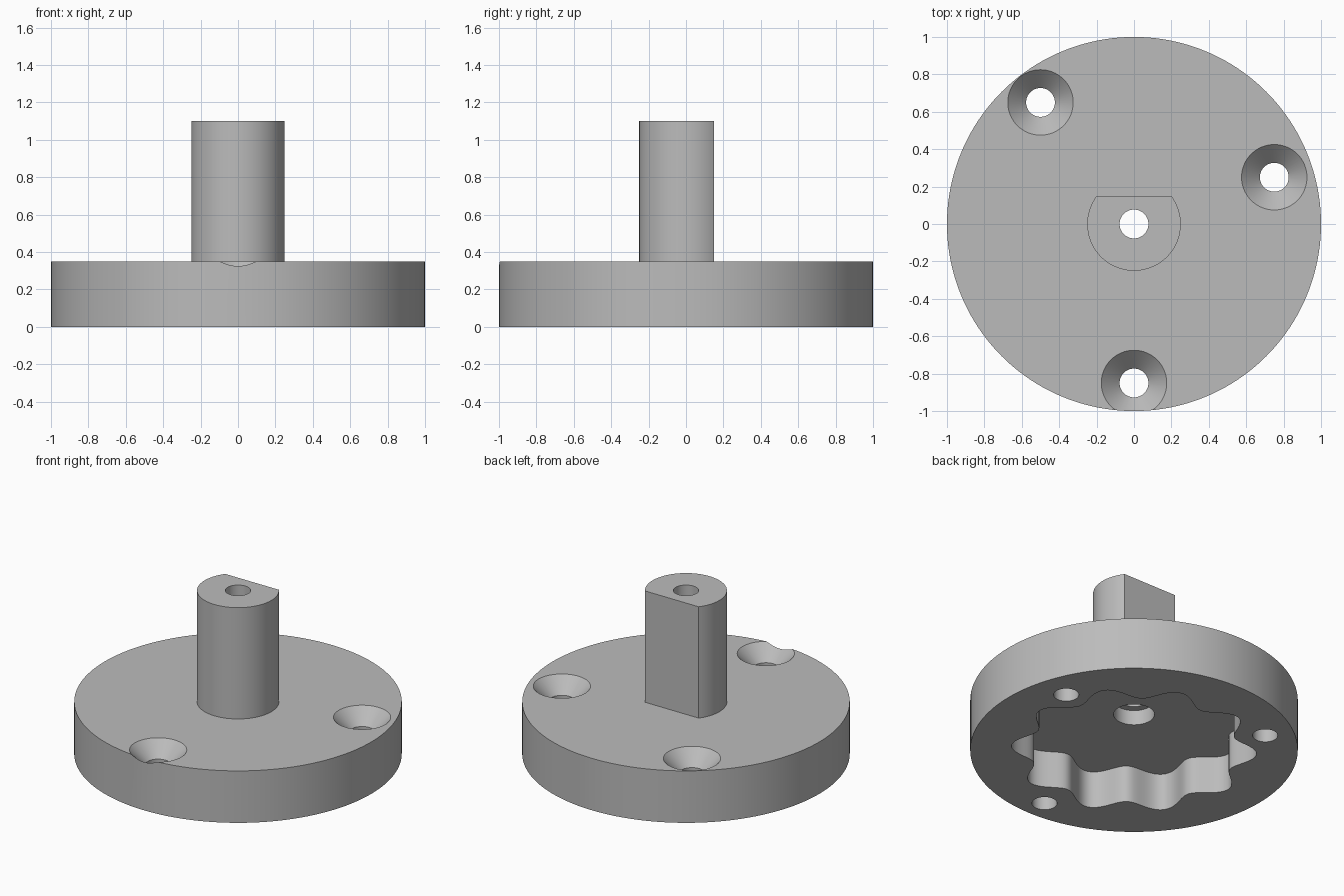
import bpy, bmesh
from math import sin, cos, pi, asin, radians

cube = bpy.data.objects.get("Cube")
if cube:
    bpy.data.objects.remove(cube, do_unlink=True)

DISC_H, SHAFT_TOP, SHAFT_R, FLAT_Y = 0.35, 1.1, 0.25, 0.15
POCKET_Z, BORE_R, OVER = 0.25, 0.077, 0.1

grey = bpy.data.materials.new("machined_grey")
grey.use_nodes = True
colour = (0.5, 0.5, 0.5, 1)
grey.diffuse_color = colour
grey.node_tree.nodes["Principled BSDF"].inputs["Base Color"].default_value = colour


def make_object(name, bm):
    bmesh.ops.recalc_face_normals(bm, faces=bm.faces)
    mesh = bpy.data.meshes.new(name)
    bm.to_mesh(mesh)
    bm.free()
    mesh.materials.append(grey)
    obj = bpy.data.objects.new(name, mesh)
    bpy.context.collection.objects.link(obj)
    return obj


def stack(name, rings):
    """Closed solid from matching rings of points, bottom to top."""
    bm = bmesh.new()
    loops = [[bm.verts.new(p) for p in ring] for ring in rings]
    n = len(loops[0])
    for low, high in zip(loops, loops[1:]):
        for i in range(n):
            j = (i + 1) % n
            bm.faces.new((low[i], low[j], high[j], high[i]))
    bm.faces.new(loops[0])
    bm.faces.new(loops[-1])
    return make_object(name, bm)


def prism(name, outline, z0, z1):
    return stack(name, [[(x, y, z) for x, y in outline] for z in (z0, z1)])


def turned(name, profile, centre=(0, 0), n=64):
    """Solid of revolution from (radius, height) pairs."""
    turns = [2 * pi * i / n for i in range(n)]
    return stack(name, [[(centre[0] + r * cos(a), centre[1] + r * sin(a), z)
                         for a in turns] for r, z in profile])


def combine(target, tool, operation):
    """Apply a boolean and remove the tool."""
    mod = target.modifiers.new(operation, 'BOOLEAN')
    mod.operation, mod.solver, mod.object = operation, 'EXACT', tool
    bpy.context.view_layer.objects.active = target
    bpy.ops.object.modifier_apply(modifier=mod.name)
    bpy.data.objects.remove(tool, do_unlink=True)


# Round flange
body = turned("flange_with_shaft", [(1, 0), (1, DISC_H)], n=160)

# Shaft with one flat side
start = pi - asin(FLAT_Y / SHAFT_R)
sweep = 2 * pi - 2 * (start - pi / 2)
sweep = pi + 2 * asin(FLAT_Y / SHAFT_R)
arc = [start + sweep * i / 64 for i in range(65)]
d_outline = [(SHAFT_R * cos(a), SHAFT_R * sin(a)) for a in arc]
combine(body, prism("shaft", d_outline, DISC_H - 0.05, SHAFT_TOP), 'UNION')

# Ten-lobed pocket in the underside
turns = [2 * pi * i / 240 for i in range(240)]
lobes = [((0.69 + 0.06 * cos(10 * a)) * cos(a),
          (0.69 + 0.06 * cos(10 * a)) * sin(a)) for a in turns]
combine(body, prism("pocket_cutter", lobes, -OVER, POCKET_Z), 'DIFFERENCE')

# Centre bore with a wider counterbore below
combine(body, turned("bore_cutter", [
    (0.125, POCKET_Z - OVER), (0.125, DISC_H),
    (BORE_R, DISC_H), (BORE_R, SHAFT_TOP + OVER)]), 'DIFFERENCE')

# Countersunk screw holes
sink_z = DISC_H - 0.098
for centre in ((0.75, 0.25), (-0.5, 0.65), (0, -0.85)):
    combine(body, turned("screw_cutter", [
        (BORE_R, -OVER), (BORE_R, sink_z),
        (BORE_R + 0.15, sink_z + 0.15)], centre), 'DIFFERENCE')

# Smooth round walls, sharp edges
bpy.ops.object.select_all(action='DESELECT')
body.select_set(True)
bpy.context.view_layer.objects.active = body
bpy.ops.object.shade_smooth_by_angle(angle=radians(25))
